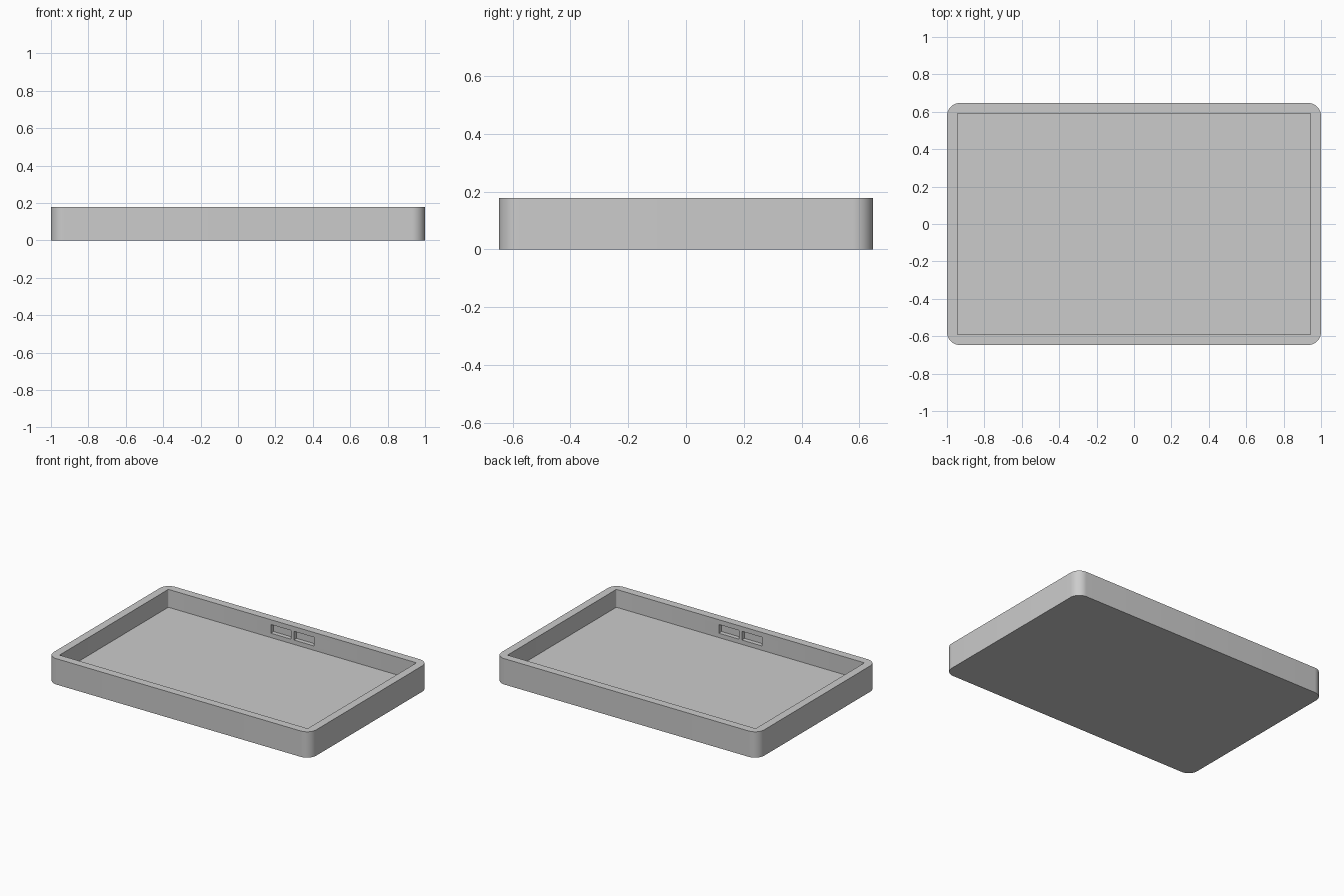
import bpy
import bmesh
from math import radians
from mathutils import Matrix

cube = bpy.data.objects.get("Cube")
if cube:
    bpy.data.objects.remove(cube, do_unlink=True)

LENGTH, WIDTH, HEIGHT = 2.0, 1.294, 0.178
WALL, FLOOR = 0.055, 0.055
INNER_X, INNER_Y = LENGTH - 2 * WALL, WIDTH - 2 * WALL

grey = bpy.data.materials.new("plain grey")
grey.use_nodes = True
grey.diffuse_color = (0.6, 0.6, 0.6, 1)
grey.node_tree.nodes["Principled BSDF"].inputs["Base Color"].default_value = (0.6, 0.6, 0.6, 1)


def block(name, size, centre, radius=0, segments=1):
    """Box with optionally rounded vertical edges."""
    bm = bmesh.new()
    bmesh.ops.create_cube(bm, size=1, matrix=Matrix.Translation(centre) @ Matrix.Diagonal((*size, 1)))
    if radius:
        upright = [e for e in bm.edges if abs(e.verts[0].co.z - e.verts[1].co.z) > 0.01]
        bmesh.ops.bevel(bm, geom=upright, offset=radius, segments=segments,
                        profile=0.5, affect='EDGES')
    mesh = bpy.data.meshes.new(name)
    bm.to_mesh(mesh)
    bm.free()
    mesh.materials.append(grey)
    obj = bpy.data.objects.new(name, mesh)
    bpy.context.collection.objects.link(obj)
    return obj


def carve(target, cutter):
    """Subtract the cutter and discard it."""
    mod = target.modifiers.new("carve", 'BOOLEAN')
    mod.operation = 'DIFFERENCE'
    mod.solver = 'EXACT'
    mod.object = cutter
    cutter.hide_render = True
    bpy.ops.object.modifier_apply(modifier=mod.name)
    bpy.data.objects.remove(cutter, do_unlink=True)


# Tray body with rounded outer corners
tray = block("tray", (LENGTH, WIDTH, HEIGHT), (0, 0, HEIGHT / 2), 0.07, 12)
bpy.context.view_layer.objects.active = tray
tray.select_set(True)

# Open cavity with nearly square corners
carve(tray, block("cavity_cutter", (INNER_X, INNER_Y, HEIGHT),
                  (0, 0, FLOOR + HEIGHT / 2), 0.005, 3))

# Pairs of blind latch slots inside the front and back walls
for y_side in (-1, 1):
    for x_side in (-1, 1):
        carve(tray, block("slot_cutter", (0.153, 0.06, 0.06),
                          (x_side * 0.088, y_side * INNER_Y / 2, 0.115)))

bpy.ops.object.shade_smooth_by_angle(angle=radians(30))
